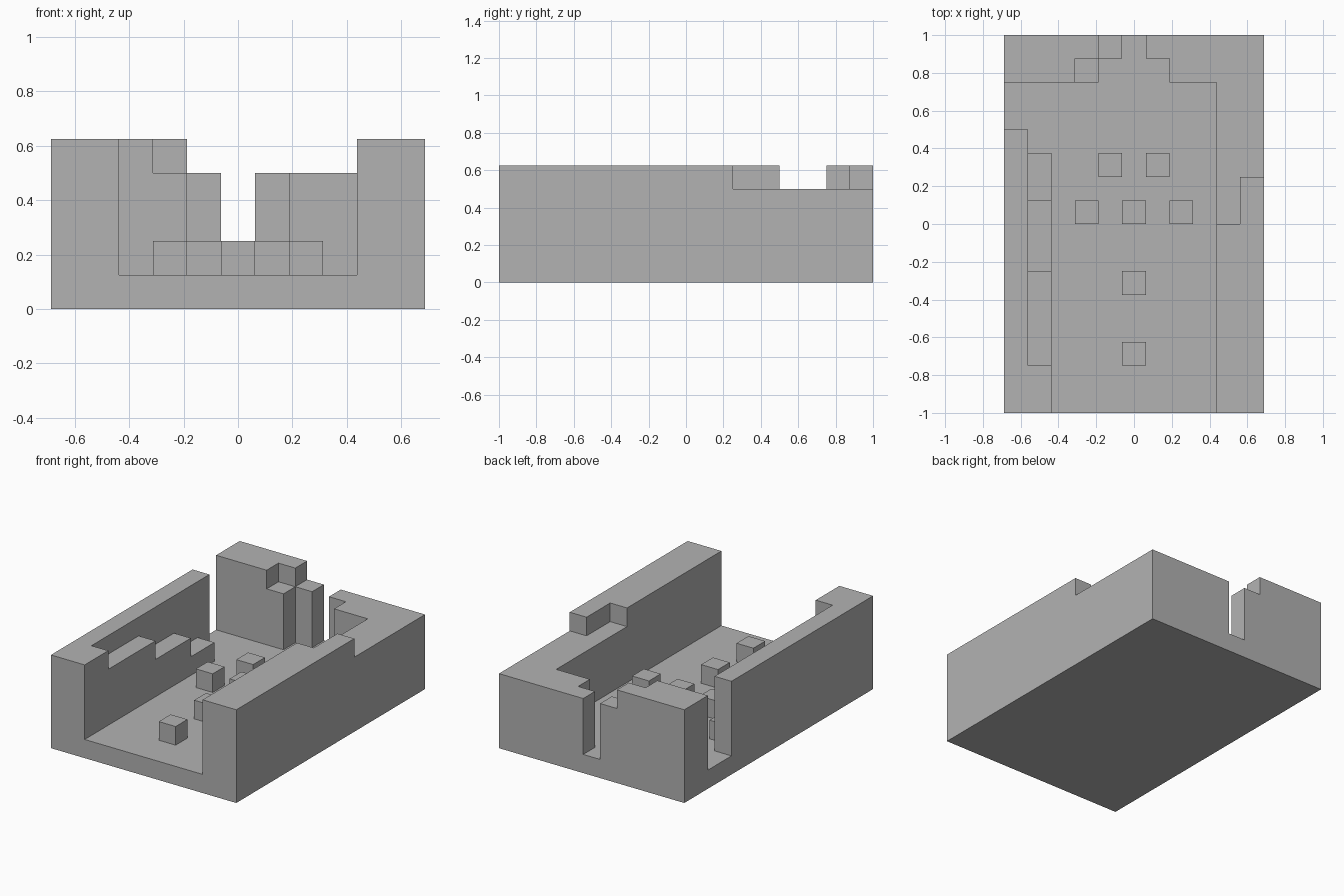
import bpy
import bmesh

cube = bpy.data.objects.get("Cube")
if cube:
    bpy.data.objects.remove(cube, do_unlink=True)

U = 0.125              # one building block
W, D = 5.5, 8          # half width and half depth in blocks

grey = bpy.data.materials.new("stone_grey")
grey.use_nodes = True
colour = (0.448, 0.448, 0.448, 1)
grey.diffuse_color = colour
grey.node_tree.nodes["Principled BSDF"].inputs["Base Color"].default_value = colour


def prism(name, outline, low, high, along="z"):
    """Extrude an outline: (x, y) points along z, or (y, z) points along x."""
    bm = bmesh.new()
    place = (lambda a, b: (a, b, low)) if along == "z" else (lambda a, b: (low, a, b))
    face = bm.faces.new([bm.verts.new(place(a, b)) for a, b in outline])
    moved = bmesh.ops.extrude_face_region(bm, geom=[face])["geom"]
    shift = (0, 0, high - low) if along == "z" else (high - low, 0, 0)
    bmesh.ops.translate(bm, vec=shift, verts=[v for v in moved if isinstance(v, bmesh.types.BMVert)])
    bmesh.ops.recalc_face_normals(bm, faces=bm.faces)
    bmesh.ops.scale(bm, vec=(U, U, U), verts=bm.verts)
    mesh = bpy.data.meshes.new(name)
    bm.to_mesh(mesh)
    bm.free()
    mesh.materials.append(grey)
    obj = bpy.data.objects.new(name, mesh)
    bpy.context.collection.objects.link(obj)
    return obj


def rect(x0, x1, y0, y1):
    return [(x0, y0), (x1, y0), (x1, y1), (x0, y1)]


# Floor slab
prism("floor", rect(-W, W, -D, D), 0, 1)

# Right wall: tall outer layer and inner layer stepping down like stairs
prism("right_outer_wall", rect(-W, -4.5, -D, 4), 1, 5)
stairs = [(-D, 1), (-D, 5), (-6, 5), (-6, 4), (-2, 4), (-2, 3),
          (1, 3), (1, 2), (3, 2), (3, 1)]
prism("right_stairs", stairs, -4.5, -3.5, along="x")

# Right back corner, with a broken stepped end beside the back opening
prism("right_back_wall", [(-W, 6), (-1.5, 6), (-1.5, 7), (-0.5, 7), (-0.5, D), (-W, D)], 1, 4)
prism("right_back_wall_top", [(-W, 6), (-2.5, 6), (-2.5, 7), (-1.5, 7), (-1.5, D), (-W, D)], 4, 5)

# Left wall wrapping round to the back opening, with a taller front part
prism("left_wall", [(3.5, -D), (W, -D), (W, D), (0.5, D), (0.5, 7), (1.5, 7), (1.5, 6), (3.5, 6)], 1, 4)
prism("left_wall_top", [(3.5, -D), (W, -D), (W, 2), (4.5, 2), (4.5, 0), (3.5, 0)], 4, 5)

# Loose blocks on the floor
for i, (x, y) in enumerate([(-1, 2), (1, 2), (-2, 0), (0, 0), (2, 0), (0, -3), (0, -6)]):
    prism(f"floor_block_{i + 1}", rect(x - 0.5, x + 0.5, y, y + 1), 1, 2)
